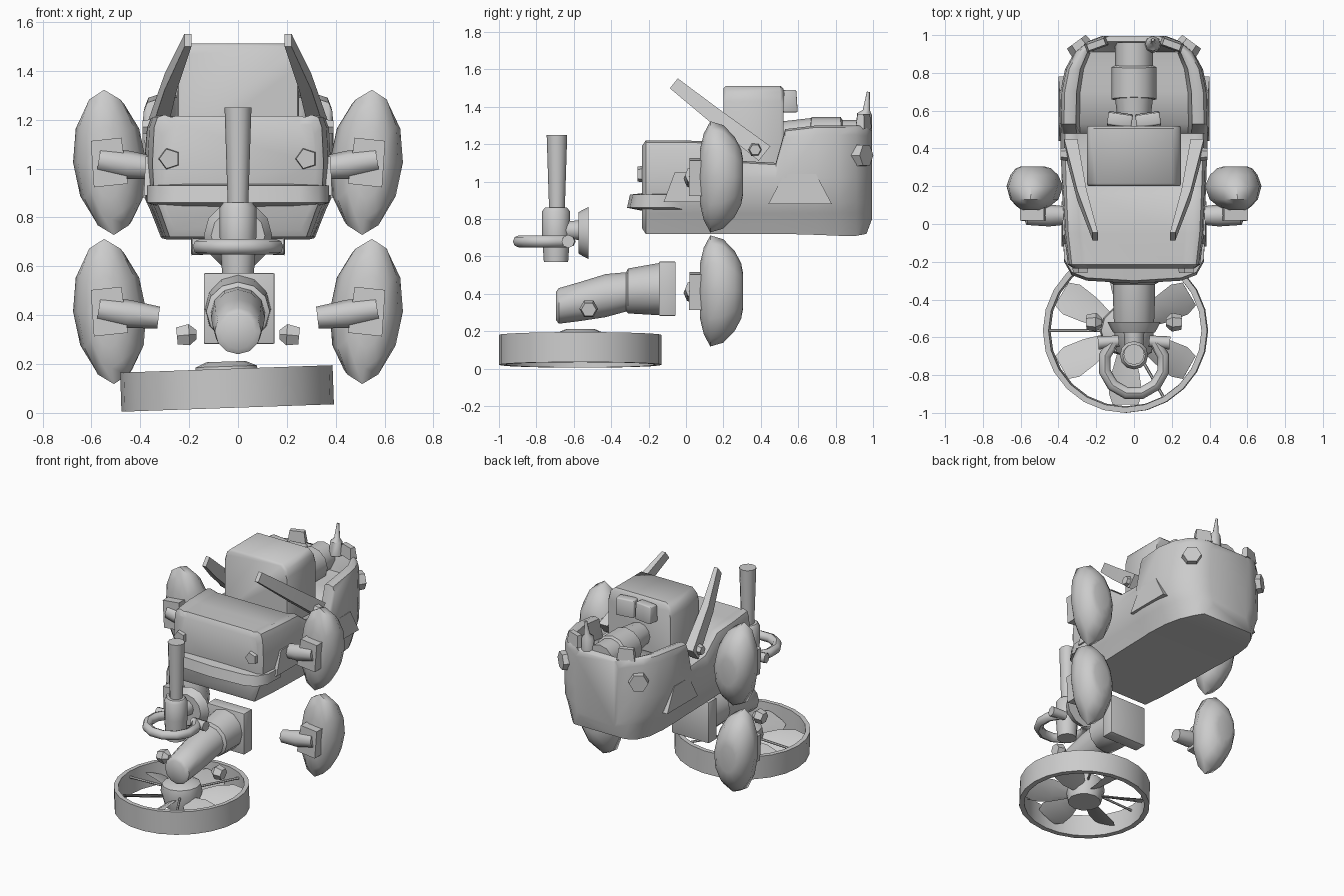
import bpy, bmesh
from math import sin, cos, pi, radians
from mathutils import Vector, Matrix

if "Cube" in bpy.data.objects:
    bpy.data.objects.remove(bpy.data.objects["Cube"])

grey = bpy.data.materials.new("plain_grey")
grey.use_nodes = True
COLOR = (0.6, 0.6, 0.6, 1)
grey.diffuse_color = COLOR
grey.node_tree.nodes["Principled BSDF"].inputs["Base Color"].default_value = COLOR
parts = []


def finish(name, bm):
    bmesh.ops.recalc_face_normals(bm, faces=bm.faces)
    mesh = bpy.data.meshes.new(name)
    bm.to_mesh(mesh)
    bm.free()
    mesh.materials.append(grey)
    obj = bpy.data.objects.new(name, mesh)
    bpy.context.collection.objects.link(obj)
    parts.append(obj)
    return obj


def loft(name, rings, closed=False):
    """Skin a list of equal rings of points."""
    bm = bmesh.new()
    vs = [[bm.verts.new(p) for p in r] for r in rings]
    n = len(vs[0])
    pairs = list(zip(vs, vs[1:])) + ([(vs[-1], vs[0])] if closed else [])
    for a, b in pairs:
        for i in range(n):
            j = (i + 1) % n
            bm.faces.new((a[i], a[j], b[j], b[i]))
    if not closed:
        bm.faces.new(vs[0])
        bm.faces.new(vs[-1])
    return finish(name, bm)


def ellipse(center, u, v, n=12):
    c, u, v = Vector(center), Vector(u), Vector(v)
    return [c + u * cos(2 * pi * i / n) + v * sin(2 * pi * i / n) for i in range(n)]


def tube(name, path, radii, n=12):
    """Round or faceted tube through points, one radius per point."""
    path = [Vector(p) for p in path]
    rings = []
    for i, p in enumerate(path):
        t = (path[min(i + 1, len(path) - 1)] - path[max(i - 1, 0)]).normalized()
        ref = Vector((0, 1, 0)) if abs(t.z) > 0.9 else Vector((0, 0, 1))
        u = t.cross(ref).normalized()
        r = radii[i] if isinstance(radii, list) else radii
        rings.append(ellipse(p, u * r, t.cross(u) * r, n))
    return loft(name, rings)


def box(name, center, size, top=(1, 1), rot=None, bevel=0.0):
    """Box with a scaled top, optional turn and bevel."""
    bm = bmesh.new()
    bmesh.ops.create_cube(bm, size=1)
    for v in bm.verts:
        k = top if v.co.z > 0 else (1, 1)
        v.co = Vector((v.co.x * size[0] * k[0], v.co.y * size[1] * k[1], v.co.z * size[2]))
    if bevel:
        bmesh.ops.bevel(bm, geom=bm.edges[:], offset=bevel, segments=2, profile=0.5, affect='EDGES')
    mat = Matrix.Translation(center)
    if rot:
        mat = mat @ Matrix.Rotation(radians(rot[0]), 4, rot[1])
    bmesh.ops.transform(bm, matrix=mat, verts=bm.verts)
    return finish(name, bm)


# Hull: stations of (y, half width, top, inner floor, bottom)
stations = [
    (-0.235, 0.32, 1.19, 1.19, 0.75), (-0.215, 0.35, 1.22, 1.215, 0.72),
    (-0.05, 0.37, 1.22, 1.21, 0.72), (0.16, 0.38, 1.215, 1.2, 0.72),
    (0.3, 0.385, 1.11, 1.09, 0.72), (0.48, 0.39, 1.1, 1.08, 0.72),
    (0.53, 0.395, 1.28, 1.14, 0.72), (0.7, 0.39, 1.3, 1.16, 0.715),
    (0.82, 0.365, 1.3, 1.16, 0.71), (0.91, 0.315, 1.3, 1.17, 0.71),
    (0.965, 0.25, 1.295, 1.28, 0.72), (0.995, 0.17, 1.27, 1.27, 0.8)]


def section(y, w, top, floor, low):
    half = [(0.8 * w, low), (0.91 * w, 0.83), (0.98 * w, 0.89), (w, 1.02), (0.98 * w, top - 0.05),
            (0.94 * w, top - 0.01), (0.86 * w, top), (0.78 * w, top - 0.01), (0.73 * w, floor)]
    return [(x, y, z) for x, z in half] + [(-x, y, z) for x, z in reversed(half)]


loft("hull", [section(*s) for s in stations])

# Bumper wrapped around the nose
nose = [(0.375, -0.06), (0.37, -0.2), (0.33, -0.27), (0.25, -0.3), (0, -0.315)]
nose += [(-x, y) for x, y in reversed(nose[:-1])]
loft("front_bumper", [[(x, y, 0.86), (x, y + 0.015, 0.93), (x * 0.82, y + 0.1, 0.94),
                       (x * 0.82, y + 0.1, 0.84)] for x, y in nose])

# Engine housing with rounded shoulders and two rear boxes
housing = [(0.25, 1.08), (0.25, 1.43), (0.235, 1.48), (0.2, 1.512)]
housing += [(-x, z) for x, z in reversed(housing)]
loft("engine_housing", [[(x * k, y, z - d) for x, z in housing] for y, k, d in
                        ((0.2, 0.97, 0.015), (0.215, 1, 0), (0.505, 1, 0), (0.52, 0.97, 0.015))])
for s in (-1, 1):
    box("engine_rear_box", (s * 0.075, 0.55, 1.43), (0.13, 0.08, 0.12), (1, 0.8), (s * 8, 'Z'), 0.008)

# Rear motor
tube("rear_motor", [(0, 0.5, 1.24), (0, 0.66, 1.24), (0, 0.661, 1.225), (0, 0.83, 1.225),
                    (0, 0.84, 1.23), (0, 0.96, 1.23)], [0.08, 0.1, 0.12, 0.12, 0.1, 0.1], 12)
tube("rear_spike", [(0.1, 0.95, 1.27), (0.1, 0.955, 1.36), (0.1, 0.965, 1.38), (0.1, 0.975, 1.48)],
     [0.045, 0.04, 0.02, 0.008], 8)

POD = [(0.075, 0.4, 0.5), (0.095, 0.6, 0.78), (0.13, 0.85, 1.0), (0.2, 1.0, 0.93),
       (0.26, 0.84, 0.72), (0.295, 0.62, 0.5), (0.305, 0.4, 0.32)]
ARM = [(0.205, -0.065, 1.525, 0.014, 0.034), (0.275, 0.15, 1.355, 0.025, 0.042),
       (0.335, 0.42, 1.15, 0.035, 0.05)]
for s in (-1, 1):
    # Slanted flat lift arms with pivot bolts
    loft("lift_arm", [[(s * x + a * t, y + b * w * 0.62, z + b * w * 0.78)
                       for a, b in ((-1, -1), (1, -1), (1, 1), (-1, 1))] for x, y, z, t, w in ARM])
    tube("arm_bolt", [(s * 0.34, 0.37, 1.17), (s * 0.39, 0.37, 1.17)], [0.04, 0.03], 6)
    # Hull side pads, lamps and rim cleats
    box("side_pad", (s * 0.38, 0.61, 0.96), (0.04, 0.34, 0.16), (0.7, 0.5))
    box("side_pad_front", (s * 0.365, 0.0, 0.97), (0.04, 0.24, 0.16), (0.7, 0.5))
    tube("front_lamp", [(s * 0.28, -0.2, 1.04), (s * 0.28, -0.26, 1.04)], [0.05, 0.042], 5)
    tube("rear_lamp", [(s * 0.25, 0.89, 1.14), (s * 0.305, 0.965, 1.14)], [0.07, 0.062], 6)
    box("rim_cleat", (s * 0.2, 0.95, 1.32), (0.12, 0.05, 0.08), (0.8, 0.7), (-s * 20, 'Z'))
    # Rounded pods with their mounts, upper and lower pair
    for label, zc in (("upper", 1.025), ("lower", 0.415)):
        loft(label + "_pod", [ellipse((s * (0.525 + 0.02 * (1 - kx)), y, zc), (0.15 * kx, 0, 0),
                                      (s * 0.02 * kz, 0, 0.297 * kz), 12) for y, kx, kz in POD])
        box(label + "_mount_plate", (s * 0.53, 0.06, zc), (0.14, 0.09, 0.19), (0.9, 0.9), (s * 6, 'Y'))
        tube(label + "_mount_arm", [(s * 0.325, 0.045, zc - 0.025), (s * 0.45, 0.045, zc - 0.01),
                                    (s * 0.57, 0.045, zc + 0.01)], [0.045, 0.058, 0.05], 8)

# Upright pipe with base, handle ring and round plate
tube("upright_pipe", [(0, -0.69, 0.85), (0, -0.69, 1.25)], [0.042, 0.055], 12)
tube("pipe_base", [(0, -0.695, 0.57), (0, -0.695, 0.72), (0, -0.695, 0.84), (0, -0.695, 0.86)],
     [0.065, 0.075, 0.075, 0.06], 12)
tube("handle_ring", [(0.16 * cos(radians(a)), -0.74 + 0.16 * sin(radians(a)), 0.68)
                     for a in range(135, 406, 30)], 0.032, 8)
for s in (-1, 1):
    tube("handle_grip", [(s * 0.08, -0.62, 0.68), (s * 0.19, -0.63, 0.68)], [0.03, 0.035], 8)
tube("plate_stub", [(0, -0.7, 0.74), (0, -0.57, 0.74)], [0.045, 0.055], 10)
tube("round_plate", [(0, -0.575, 0.725), (0, -0.55, 0.725), (0, -0.52, 0.725)], [0.11, 0.125, 0.14], 12)

# Bent nozzle opening into a square flange
body = [(-0.695, 0.335, 0.07, 0.075), (-0.68, 0.335, 0.095, 0.095), (-0.56, 0.36, 0.105, 0.105),
        (-0.43, 0.39, 0.11, 0.115), (-0.32, 0.41, 0.11, 0.105), (-0.31, 0.415, 0.13, 0.12),
        (-0.14, 0.425, 0.135, 0.14)]
loft("bent_nozzle", [ellipse((0, y, z), (rx, 0, 0), (0, 0, rz), 12) for y, z, rx, rz in body])
box("square_flange", (0.005, -0.1, 0.427), (0.29, 0.09, 0.29), bevel=0.006)
for s in (-1, 1):
    tube("side_nub", [(s * 0.17, -0.52, 0.32), (s * 0.2, -0.52, 0.32), (s * 0.25, -0.52, 0.315)],
         [0.022, 0.05, 0.04], 6)

# Fan: tilted guard ring, hub and blades, built flat then placed
first = len(parts)
ring_profile = [(0.435, -0.08), (0.435, 0.08), (0.405, 0.08), (0.4, -0.08)]
loft("fan_ring", [[(r * cos(a), r * sin(a), z) for r, z in ring_profile]
                  for a in [2 * pi * i / 24 for i in range(24)]], closed=True)
tube("fan_hub", [(0, 0, -0.06), (0, 0, 0.04), (0, 0, 0.09), (0, 0, 0.11)], [0.11, 0.135, 0.125, 0.08], 12)
for i in range(6):
    spin = Matrix.Rotation(radians(30 + 60 * i), 4, 'Z')
    shape = [(0.1, 0.045, 30), (0.22, 0.085, 30), (0.33, 0.1, 26), (0.39, 0.075, 22)]
    loft("fan_blade", [[spin @ p for p in ellipse((r, 0, 0), (0, w * cos(radians(a)), w * sin(radians(a))),
                                                  (0, -0.008 * sin(radians(a)), 0.008), 6)]
                       for r, w, a in shape])
for i in range(3):
    a = radians(60 + 120 * i)
    tube("fan_strut", [(0.1 * cos(a), 0.1 * sin(a), 0.04), (0.41 * cos(a), 0.41 * sin(a), 0.04)], 0.008, 6)
place = Matrix.Translation((-0.045, -0.565, 0.1)) @ Matrix.Rotation(radians(-2), 4, 'Y')
for obj in parts[first:]:
    obj.data.transform(place)

# Smooth shading with sharp edges kept
bpy.ops.object.select_all(action='DESELECT')
for obj in parts:
    obj.select_set(True)
bpy.context.view_layer.objects.active = parts[0]
bpy.ops.object.shade_smooth_by_angle(angle=radians(45))
